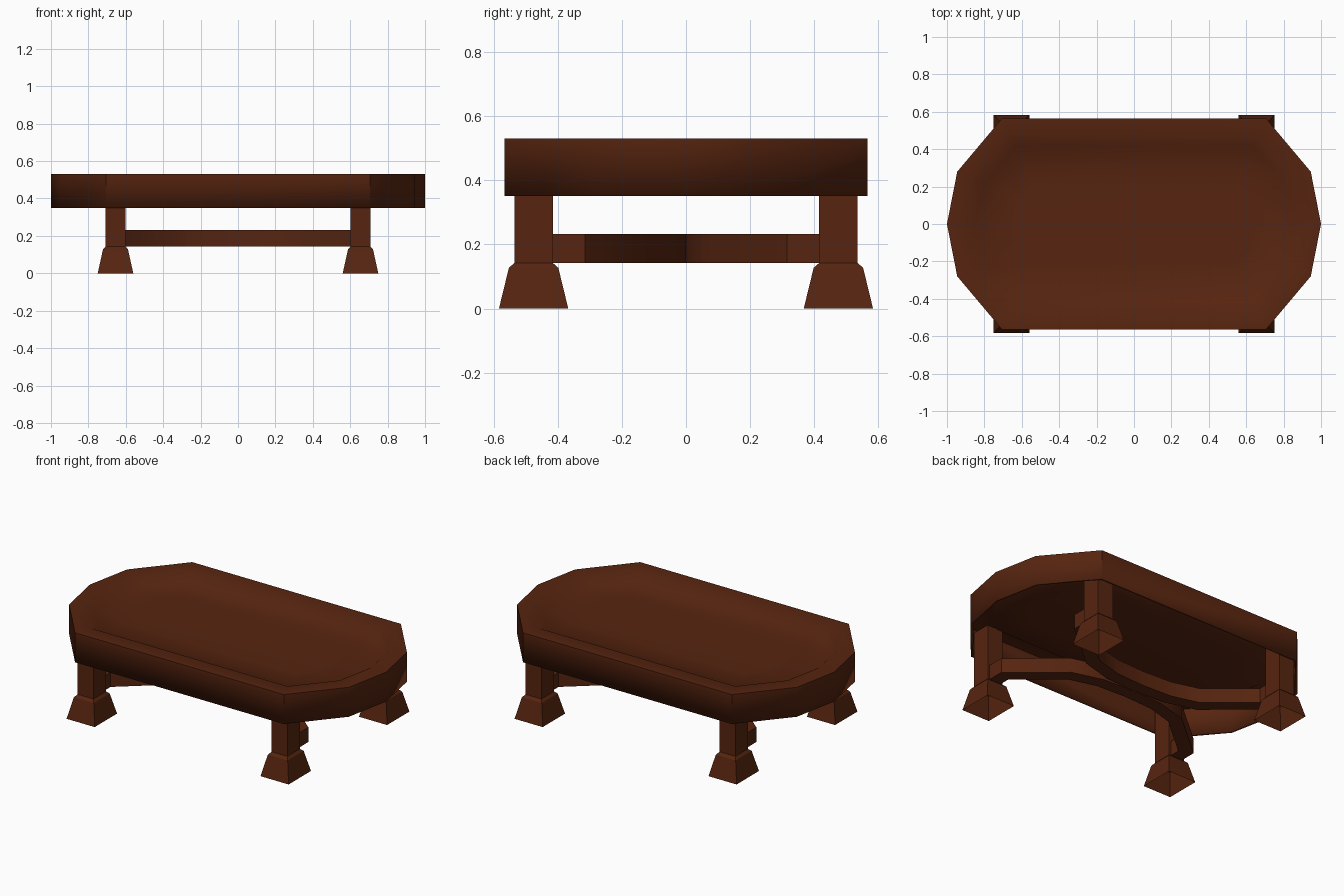
import bpy, bmesh, math
from mathutils import Vector

cube = bpy.data.objects.get("Cube")
if cube:
    bpy.data.objects.remove(cube, do_unlink=True)

wood = bpy.data.materials.new("dark_brown_wood")
wood.use_nodes = True
COLOR = (0.095, 0.018, 0.005, 1)
wood.diffuse_color = COLOR
wood.node_tree.nodes["Principled BSDF"].inputs["Base Color"].default_value = COLOR


def finish(bm, name, smooth_angle=None):
    bmesh.ops.recalc_face_normals(bm, faces=bm.faces)
    mesh = bpy.data.meshes.new(name)
    bm.to_mesh(mesh)
    bm.free()
    mesh.materials.append(wood)
    obj = bpy.data.objects.new(name, mesh)
    bpy.context.collection.objects.link(obj)
    if smooth_angle:
        bpy.ops.object.select_all(action='DESELECT')
        obj.select_set(True)
        bpy.context.view_layer.objects.active = obj
        bpy.ops.object.shade_smooth_by_angle(angle=math.radians(smooth_angle))
    return obj


def loft(bm, rings, cap_start=True):
    """Bridge equal-length closed rings of points and cap the ends."""
    loops = [[bm.verts.new(p) for p in ring] for ring in rings]
    for a, b in zip(loops, loops[1:]):
        for i in range(len(a)):
            j = (i + 1) % len(a)
            bm.faces.new((a[i], a[j], b[j], b[i]))
    if cap_start:
        bm.faces.new(loops[0])
    bm.faces.new(loops[-1])


# Tabletop: ten-sided outline, dished top, hollow underneath
quarter = [(0.705, 0.565), (0.945, 0.28)]
outline = [(1, 0)] + [(x, y) for x, y in reversed(quarter)]
outline += [(-x, y) for x, y in quarter] + [(-1, 0)]
outline += [(-x, -y) for x, y in reversed(quarter)] + [(x, -y) for x, y in quarter]
bm = bmesh.new()
top = bm.faces.new([bm.verts.new((x, y, 0.53)) for x, y in outline])
low = [bm.verts.new((x, y, 0.35)) for x, y in outline]
high = list(top.verts)
for i in range(len(low)):
    j = (i + 1) % len(low)
    bm.faces.new((low[i], low[j], high[j], high[i]))
for width, drop in ((0.10, 0), (0.05, 0.035), (0.2, 0.005)):
    bm.normal_update()
    bmesh.ops.inset_region(bm, faces=[top], thickness=width, use_even_offset=True)
    for v in top.verts:
        v.co.z -= drop
tabletop = finish(bm, "tabletop", 45)
shell = tabletop.modifiers.new("board_thickness", 'SOLIDIFY')
shell.thickness = 0.015
shell.offset = -1

# Four legs with flared, open-bottomed feet
LEG_X, LEG_Y = 0.655, 0.475


def tapered_block(name, cx, cy, levels, closed):
    bm = bmesh.new()
    loft(bm, [[(cx + sx * hx, cy + sy * hy, z)
               for sx, sy in ((-1, -1), (1, -1), (1, 1), (-1, 1))]
              for hx, hy, z in levels], closed)
    finish(bm, name)


for sx, side in ((1, "left"), (-1, "right")):
    for sy, end in ((-1, "front"), (1, "back")):
        tapered_block(f"{end}_{side}_leg", sx * LEG_X, sy * LEG_Y,
                      [(0.053, 0.06, 0.135), (0.053, 0.06, 0.485)], True)
        tapered_block(f"{end}_{side}_foot", sx * LEG_X, sy * LEG_Y,
                      [(0.095, 0.108, 0), (0.067, 0.077, 0.127), (0.053, 0.06, 0.142)], False)

# Curved stretchers bowing in to meet at the middle
half = [(0.655, 0.43), (0.655, 0.333), (0.38, 0.1), (0.2, 0.05)]
path = half + [(0, 0.04)] + [(-x, y) for x, y in reversed(half)]
for sy, end in ((-1, "front"), (1, "back")):
    pts = [Vector((x, sy * y)) for x, y in path]
    rings = []
    for i, p in enumerate(pts):
        before = (p - pts[i - 1]).normalized() if i else None
        after = (pts[i + 1] - p).normalized() if i < len(pts) - 1 else None
        before, after = before or after, after or before
        along = (before + after).normalized()
        side = Vector((-along.y, along.x)) * 0.04 / along.dot(after)
        a, b = p - side, p + side
        rings.append([(a.x, a.y, 0.142), (b.x, b.y, 0.142),
                      (b.x, b.y, 0.232), (a.x, a.y, 0.232)])
    bm = bmesh.new()
    loft(bm, rings)
    finish(bm, f"{end}_stretcher", 35)
